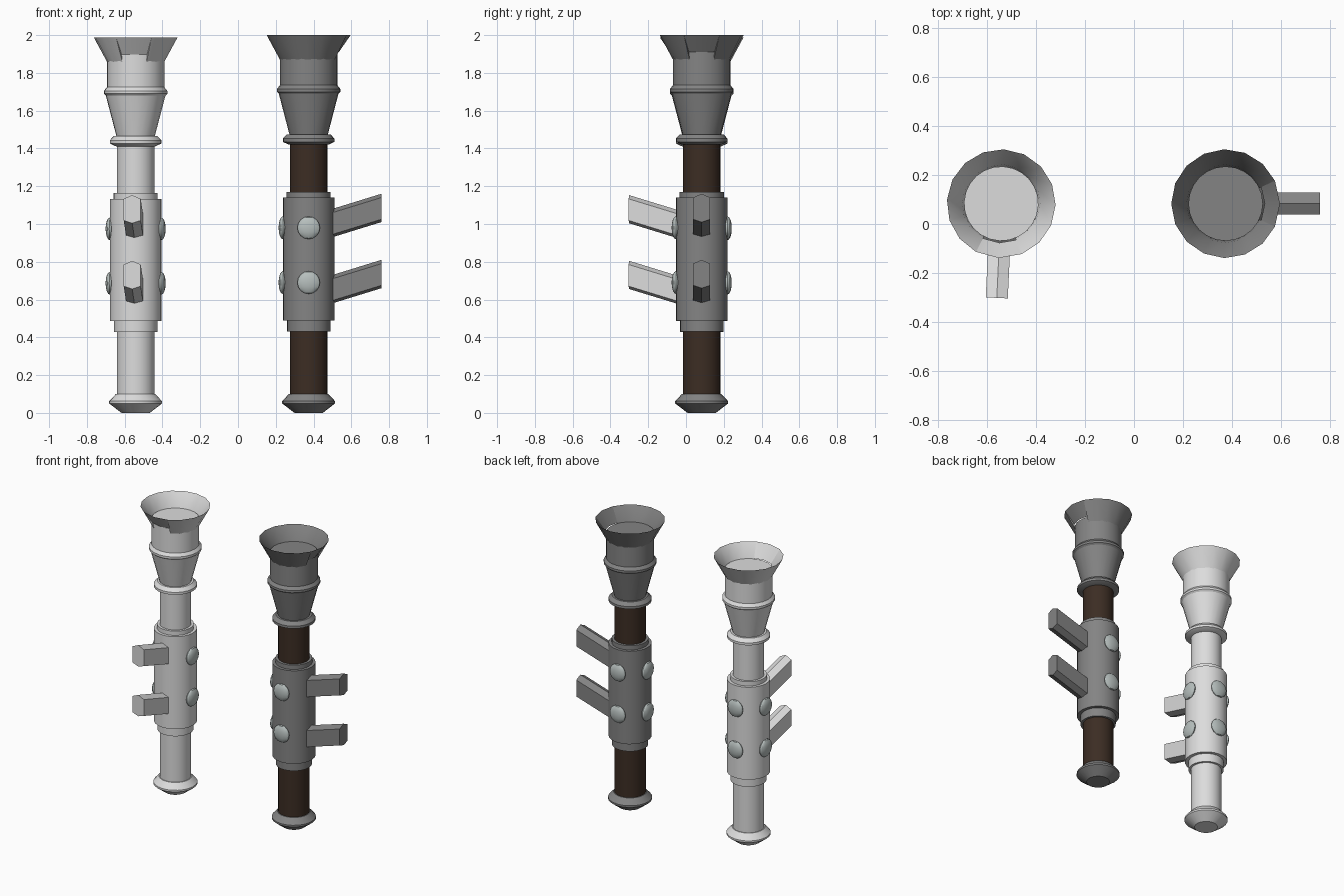
import bpy, bmesh, math
from mathutils import Matrix, Vector

cube = bpy.data.objects.get("Cube")
if cube:
    bpy.data.objects.remove(cube, do_unlink=True)


def material(name, rgb):
    m = bpy.data.materials.new(name)
    m.use_nodes = True
    m.diffuse_color = (*rgb, 1)
    m.node_tree.nodes["Principled BSDF"].inputs["Base Color"].default_value = (*rgb, 1)
    return m


WHITE = material("pale grey", (0.72, 0.72, 0.72))
GREY = material("dark grey", (0.23, 0.23, 0.23))
BROWN = material("dark brown", (0.045, 0.026, 0.017))
STUD = material("silver", (0.47, 0.52, 0.51))


def finish(name, bm, mat, place):
    bmesh.ops.recalc_face_normals(bm, faces=bm.faces)
    mesh = bpy.data.meshes.new(name)
    bm.to_mesh(mesh)
    bm.free()
    mesh.materials.append(mat)
    ob = bpy.data.objects.new(name, mesh)
    bpy.context.collection.objects.link(ob)
    ob.matrix_world = place
    bpy.ops.object.select_all(action='DESELECT')
    ob.select_set(True)
    bpy.context.view_layer.objects.active = ob
    bpy.ops.object.shade_smooth_by_angle(angle=math.radians(30))


def turned(name, profile, mat, place, sides=24):
    """Solid of revolution about z, closed with flat caps."""
    bm = bmesh.new()
    rings = []
    for r, z in profile:
        rings.append([bm.verts.new((r * math.cos(a), r * math.sin(a), z))
                      for a in (math.tau * i / sides for i in range(sides))])
    for low, high in zip(rings, rings[1:]):
        for i in range(sides):
            j = (i + 1) % sides
            bm.faces.new((low[i], low[j], high[j], high[i]))
    bm.faces.new(rings[0])
    bm.faces.new(rings[-1])
    finish(name, bm, mat, place)


def flared_bowl(name, mat, place):
    """Inner dish with an outer shell that is left open above the handles."""
    bm = bmesh.new()
    sides, gap = 16, math.radians(25)
    rim, dish, base = (0.222, 2.0), (0.16, 1.91), (0.152, 1.87)

    def ring(p, angles):
        return [bm.verts.new((p[0] * math.cos(a), p[0] * math.sin(a), p[1])) for a in angles]

    # open sector between the two shell ends, then the remaining sides
    angles = [-gap, 0, gap]
    step = (math.tau - 2 * gap) / (sides - 2)
    angles += [gap + step * i for i in range(1, sides - 2)]
    top, mid, low = (ring(p, angles) for p in (rim, dish, base))
    for i in range(sides):
        j = (i + 1) % sides
        bm.faces.new((top[i], top[j], mid[j], mid[i]))
        if i > 1:
            bm.faces.new((top[i], low[i], low[j], top[j]))
            bm.faces.new((low[i], mid[i], mid[j], low[j]))
    for i in (0, 2):
        bm.faces.new((top[i], mid[i], low[i]))
    finish(name, bm, mat, place)


def handle(name, tip_z, mat, place):
    """Slanted bar with ridged top and bottom and an upright end."""
    bm = bmesh.new()
    section = [(0, 0), (0.045, -0.02), (0.045, -0.135),
               (0, -0.15), (-0.045, -0.135), (-0.045, -0.02)]
    inner, outer = ([bm.verts.new((x, y, z + top)) for y, z in section]
                    for x, top in ((0.09, tip_z - 0.091), (0.385, tip_z)))
    for i in range(len(section)):
        j = (i + 1) % len(section)
        bm.faces.new((inner[i], inner[j], outer[j], outer[i]))
    bm.faces.new(inner)
    bm.faces.new(outer)
    finish(name, bm, mat, place)


def stud(name, angle, z, place):
    bm = bmesh.new()
    bmesh.ops.create_uvsphere(bm, u_segments=16, v_segments=8, radius=0.06)
    at = Matrix.Rotation(angle, 4, 'Z') @ Matrix.Translation((0.137, 0, z))
    bm.transform(at @ Matrix.Diagonal((0.37, 1, 1, 1)))
    finish(name, bm, STUD, place)


FOOT = [(0.075, 0), (0.14, 0.05), (0.14, 0.062), (0.105, 0.1)]
SHAFT = [(0.1, 0.08), (0.1, 1.45)]
SLEEVE = [(0.115, 0.43), (0.115, 0.49), (0.137, 0.49), (0.137, 1.14),
          (0.117, 1.14), (0.117, 1.17)]
COLLAR = [(0.105, 1.42), (0.137, 1.435), (0.137, 1.452), (0.115, 1.475)]
HEAD = [(0.098, 1.46), (0.158, 1.69), (0.168, 1.7), (0.168, 1.715),
        (0.152, 1.735), (0.152, 1.91)]


def launcher(label, mat, shaft_mat, place):
    for part, profile, m in (("foot", FOOT, mat), ("shaft", SHAFT, shaft_mat),
                             ("sleeve", SLEEVE, mat), ("collar", COLLAR, mat),
                             ("head", HEAD, mat)):
        turned(f"{label}_{part}", profile, m, place)
    flared_bowl(f"{label}_bowl", mat, place)
    # handles on one side, studs on the other three
    for level, tip_z, stud_z in (("upper", 1.16, 0.98), ("lower", 0.81, 0.69)):
        handle(f"{label}_{level}_handle", tip_z, mat, place)
        for k in (1, 2, 3):
            stud(f"{label}_{level}_stud_{k}", k * math.pi / 2, stud_z, place)


launcher("dark", GREY, BROWN, Matrix.Translation((0.374, 0.083, 0)))
launcher("pale", WHITE, WHITE,
         Matrix.Translation((-0.542, 0.083, 0))
         @ Matrix.Rotation(math.radians(-92.7), 4, 'Z')
         @ Matrix.Diagonal((1, 1, 0.994, 1)))
